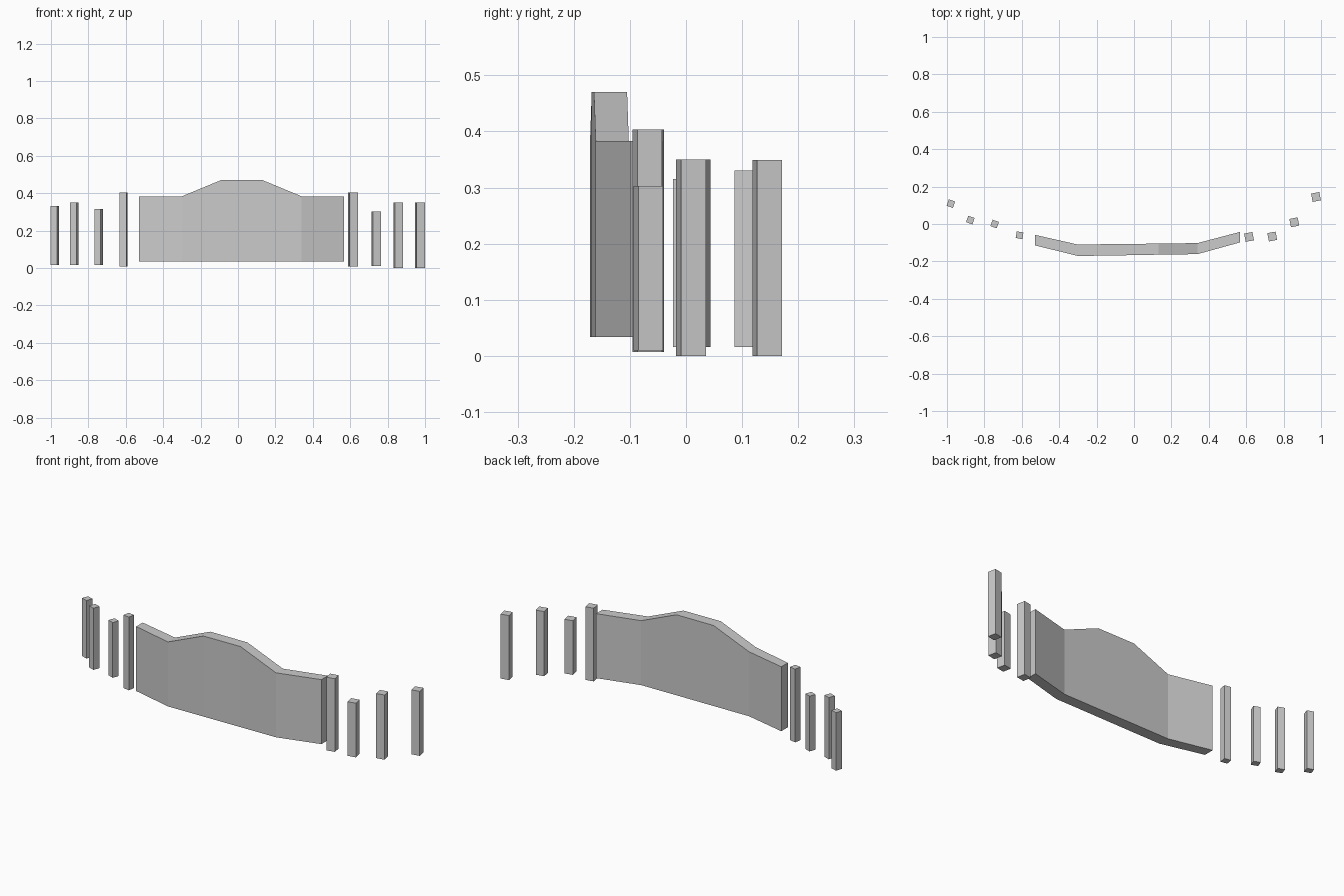
import bpy, bmesh
from math import radians

if "Cube" in bpy.data.objects:
    bpy.data.objects.remove(bpy.data.objects["Cube"])


def post(name, x, y, z0, z1, size, angle):
    bpy.ops.mesh.primitive_cube_add(size=1, location=(x, y, (z0 + z1) / 2),
                                    rotation=(0, 0, radians(angle)))
    ob = bpy.context.object
    ob.name = name
    ob.scale = (size, size, z1 - z0)


# Bent sign panel: x, front y, back y, top z for each station
stations = [(-0.53, -0.114, -0.058, 0.383), (-0.30, -0.171, -0.11, 0.383),
            (-0.09, -0.168, -0.107, 0.47), (0.13, -0.164, -0.105, 0.47),
            (0.34, -0.161, -0.102, 0.383), (0.568, -0.098, -0.042, 0.383)]
bottom = 0.034
bm = bmesh.new()
rings = [[bm.verts.new(p) for p in ((x, f, bottom), (x, b, bottom), (x, b, t), (x, f, t))]
         for x, f, b, t in stations]
for r, s in zip(rings, rings[1:]):
    for i in range(4):
        j = (i + 1) % 4
        bm.faces.new((r[i], r[j], s[j], s[i]))
bm.faces.new(rings[0])
bm.faces.new(rings[-1])
bmesh.ops.recalc_face_normals(bm, faces=bm.faces)
mesh = bpy.data.meshes.new("sign_panel")
bm.to_mesh(mesh)
bm.free()
bpy.context.collection.objects.link(bpy.data.objects.new("sign_panel", mesh))

# Thin posts curving back on the left
for i, (x, y, z0, z1) in enumerate([(-0.612, -0.06, 0.007, 0.403), (-0.745, 0.0, 0.016, 0.315),
                                    (-0.875, 0.021, 0.016, 0.35), (-0.979, 0.109, 0.016, 0.33)]):
    post(f"left_post_{i + 1}", x, y, z0, z1, 0.036, (-10, -20, -20, -18)[i])

# Slightly thicker posts curving back on the right
for i, (x, y, z0, z1) in enumerate([(0.615, -0.069, 0.007, 0.403), (0.739, -0.067, 0.01, 0.303),
                                    (0.857, 0.009, 0.0, 0.35), (0.973, 0.1445, 0.0, 0.349)]):
    post(f"right_post_{i + 1}", x, y, z0, z1, 0.045, 11)
